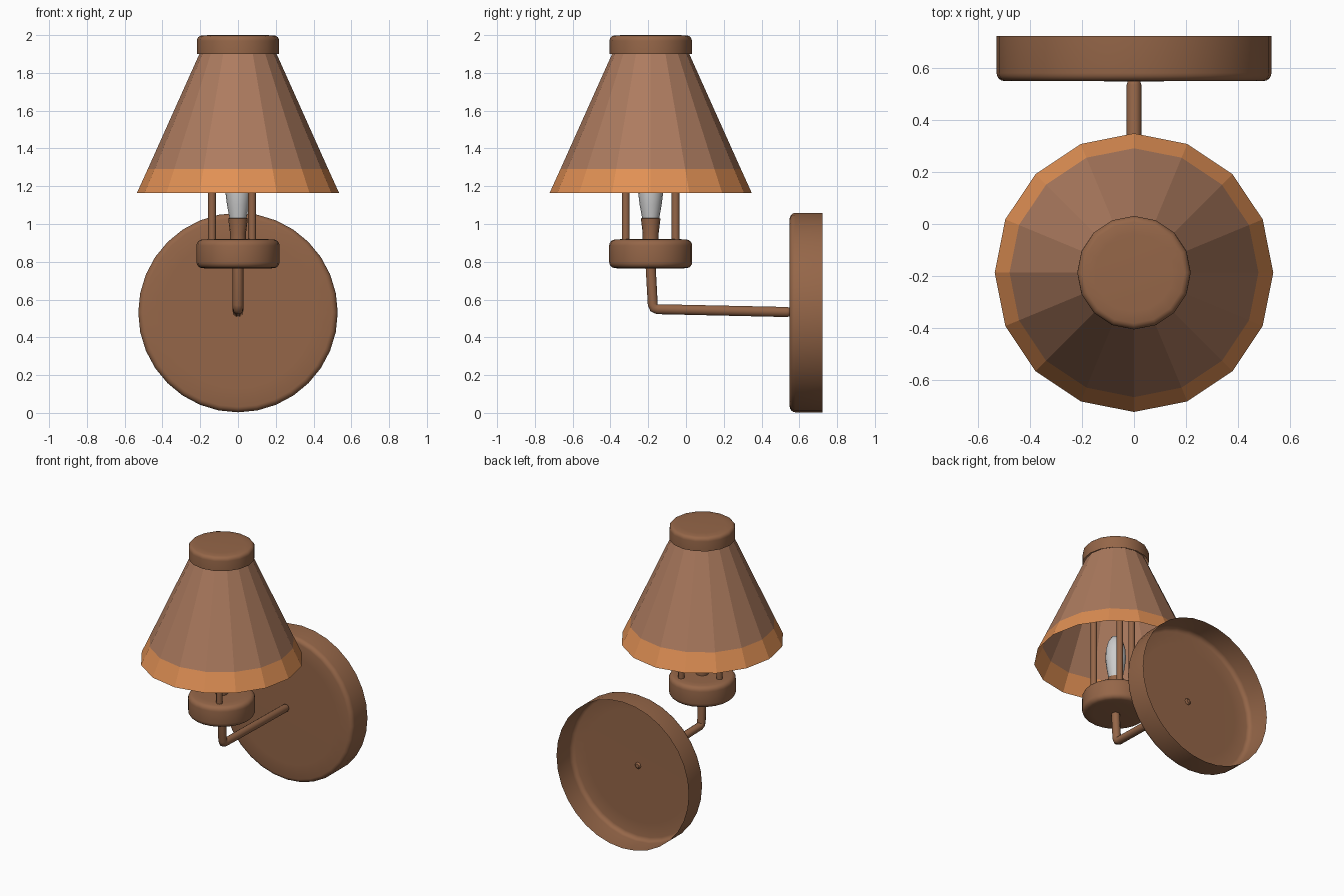
import bpy, bmesh, math
from mathutils import Matrix

if "Cube" in bpy.data.objects:
    bpy.data.objects.remove(bpy.data.objects["Cube"])

CY = -0.187  # lamp axis in y


def material(name, rgb):
    m = bpy.data.materials.new(name)
    m.diffuse_color = (*rgb, 1)
    m.use_nodes = True
    m.node_tree.nodes["Principled BSDF"].inputs["Base Color"].default_value = m.diffuse_color
    return m


bronze = material("bronze", (0.30, 0.133, 0.065))
fabric = material("shade_brown", (0.42, 0.20, 0.115))
trim = material("trim_orange", (0.75, 0.28, 0.09))
glass = material("bulb_grey", (0.75, 0.75, 0.75))


def finish(ob, mat, smooth):
    ob.data.materials.append(mat)
    bpy.ops.object.select_all(action='DESELECT')
    ob.select_set(True)
    bpy.context.view_layer.objects.active = ob
    if smooth:
        bpy.ops.object.shade_smooth_by_angle(angle=math.radians(40))
    return ob


def lathe(name, profile, n, mat, matrix, smooth=True):
    """Spin (radius, height) points around z; radius 0 closes to a point."""
    bm = bmesh.new()
    rings = []
    for r, z in profile:
        if r == 0:
            rings.append([bm.verts.new((0, 0, z))] * n)
        else:
            rings.append([bm.verts.new((r * math.cos(2 * math.pi * i / n),
                                        r * math.sin(2 * math.pi * i / n), z)) for i in range(n)])
    for a, b in zip(rings, rings[1:]):
        for i in range(n):
            j = (i + 1) % n
            bm.faces.new(dict.fromkeys((a[i], a[j], b[j], b[i])))
    bm.transform(matrix)
    me = bpy.data.meshes.new(name)
    bm.to_mesh(me)
    bm.free()
    ob = bpy.data.objects.new(name, me)
    bpy.context.collection.objects.link(ob)
    return finish(ob, mat, smooth)


def arc(cr, cz, rad, a0, a1, steps=4):
    """Rounded corner points for a profile."""
    angles = [math.radians(a0 + (a1 - a0) * i / steps) for i in range(steps + 1)]
    return [(cr + rad * math.cos(a), cz + rad * math.sin(a)) for a in angles]


axis = Matrix.Translation((0, CY, 0))

# Faceted shade and its bottom band
lathe("shade", [(0.478, 1.29), (0.20, 1.91)], 16, fabric, axis, False)
lathe("shade_band", [(0.535, 1.165), (0.478, 1.29)], 16, trim, axis, False)

# Cap on top of the shade
lathe("shade_cap", [(0.218, 1.9)] + arc(0.19, 1.97, 0.028, 0, 80) + [(0.15, 2.0), (0, 2.0)],
      16, bronze, axis)

# Holder disc under the bulb
lathe("holder_disc", [(0, 0.763), (0.15, 0.764)] + arc(0.187, 0.799, 0.033, -80, 0)
      + arc(0.187, 0.885, 0.033, 0, 80) + [(0.15, 0.92), (0, 0.92)], 24, bronze, axis)

# Socket and candle bulb
lathe("socket", [(0.042, 0.91), (0.042, 0.95), (0.052, 1.03), (0, 1.035)], 16, bronze, axis)
lathe("bulb", [(0.045, 1.03), (0.058, 1.10), (0.068, 1.18), (0.064, 1.25), (0.05, 1.305),
               (0.028, 1.34), (0, 1.35)], 16, glass, axis)

# Three rods carrying the shade
for k, (x, dy) in enumerate([(-0.137, 0), (0.075, 0.132), (0.075, -0.132)]):
    lathe(f"support_rod_{k + 1}", [(0, 0.90), (0.021, 0.90), (0.021, 1.985), (0, 1.985)],
          12, bronze, Matrix.Translation((x, CY + dy, 0)))

# Wall plate: a dish open to the back
lathe("wall_plate", [(0, 0.548), (0.40, 0.549)] + arc(0.497, 0.58, 0.031, -85, 0) + [(0.528, 0.723)],
      32, bronze, Matrix.Translation((0, 0, 0.531)) @ Matrix.Rotation(-math.pi / 2, 4, 'X'))

# Bent arm from the plate to the holder
path = [(-0.188, 0.79, 1), (-0.176, 0.575, 1), (-0.169, 0.556, 1), (-0.15, 0.549, 1),
        (0.535, 0.534, 1), (0.548, 0.534, 0.85), (0.556, 0.534, 0.5)]
curve = bpy.data.curves.new("arm", 'CURVE')
curve.dimensions = '3D'
curve.bevel_depth = 0.028
curve.bevel_resolution = 3
curve.use_fill_caps = True
spline = curve.splines.new('POLY')
spline.points.add(len(path) - 1)
for p, (y, z, r) in zip(spline.points, path):
    p.co = (0, y, z, 1)
    p.radius = r
arm = bpy.data.objects.new("arm", curve)
bpy.context.collection.objects.link(arm)
finish(arm, bronze, False)
bpy.ops.object.convert(target='MESH')
bpy.ops.object.shade_smooth_by_angle(angle=math.radians(50))
